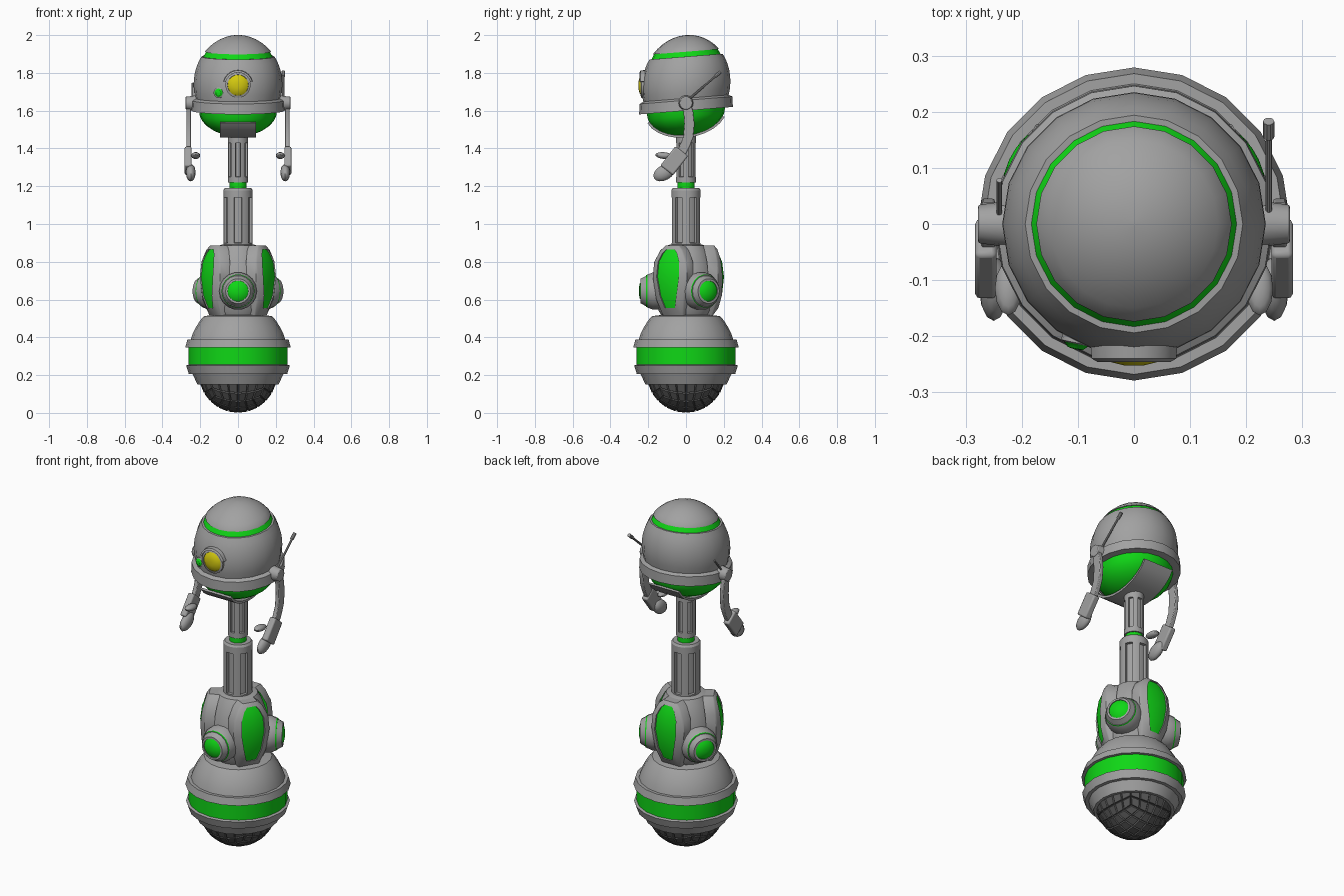
import bpy, bmesh
from math import sin, cos, pi, sqrt, tan, radians
from mathutils import Matrix, Vector

cube = bpy.data.objects.get("Cube")
if cube:
    bpy.data.objects.remove(cube, do_unlink=True)


def material(name, rgb):
    m = bpy.data.materials.new(name)
    m.use_nodes = True
    m.diffuse_color = (*rgb, 1)
    m.node_tree.nodes["Principled BSDF"].inputs["Base Color"].default_value = (*rgb, 1)
    return m


MATS = [material("grey shell", (.36, .36, .36)), material("bright green", (.005, .68, .008)),
        material("yellow lens", (.65, .58, .005)), material("dark rubber", (.1, .1, .1))]
GREY, GREEN, YELLOW, DARK = range(4)


def finish(bm, name, matrix=None, bevel=0, angle=35):
    bmesh.ops.recalc_face_normals(bm, faces=bm.faces)
    if matrix:
        bm.transform(matrix)
    me = bpy.data.meshes.new(name)
    bm.to_mesh(me)
    bm.free()
    ob = bpy.data.objects.new(name, me)
    bpy.context.collection.objects.link(ob)
    for m in MATS:
        me.materials.append(m)
    bpy.ops.object.select_all(action='DESELECT')
    ob.select_set(True)
    bpy.context.view_layer.objects.active = ob
    bpy.ops.object.shade_smooth_by_angle(angle=radians(angle))
    if bevel:
        mod = ob.modifiers.new("Bevel", 'BEVEL')
        mod.width, mod.segments = bevel, 2
    return ob


def loft(bm, rings, mats=None, caps=True):
    """Join closed rings of points with quads; mats gives one colour per step."""
    loops = [[bm.verts.new(p) for p in r] for r in rings]
    n = len(loops[0])
    for k, (a, b) in enumerate(zip(loops, loops[1:])):
        for i in range(n):
            j = (i + 1) % n
            bm.faces.new((a[i], a[j], b[j], b[i])).material_index = mats[k] if mats else GREY
    if caps:
        for lp, m in ((loops[0], 0), (loops[-1], -1)):
            bm.faces.new(lp).material_index = mats[m] if mats else GREY
    return loops


def lathe_mesh(profile, segs=20):
    """Profile rows are (radius, height, colour of the step above)."""
    bm = bmesh.new()
    rings = [[(r * cos(2 * pi * i / segs), r * sin(2 * pi * i / segs), z) for i in range(segs)]
             for r, z, _ in profile]
    loft(bm, rings, [p[2] for p in profile[:-1]])
    return bm


def aim(pos, direction):
    return Matrix.Translation(pos) @ Vector(direction).to_track_quat('Z', 'Y').to_matrix().to_4x4()


def rod(name, a, b, r, r2=None, segs=10, bevel=0):
    a, b = Vector(a), Vector(b)
    bm = lathe_mesh([(r, 0, GREY), (r2 or r, (b - a).length, GREY)], segs)
    return finish(bm, name, aim(a, b - a), bevel)


def blob(name, pos, size, tilt=0):
    bm = bmesh.new()
    bmesh.ops.create_uvsphere(bm, u_segments=12, v_segments=8, radius=1)
    m = Matrix.Translation(pos) @ Matrix.Rotation(tilt, 4, 'X') @ Matrix.Diagonal((*size, 1))
    return finish(bm, name, m)


def arc(r, h, centre, t0, t1, n, colour):
    step = (t1 - t0) / n
    return [(r * cos(t0 + step * i), centre + h * sin(t0 + step * i), colour) for i in range(n + 1)]


# Treaded ball: a rounded cube grid with raised blocks
bm = bmesh.new()
bmesh.ops.create_cube(bm, size=2)
bmesh.ops.subdivide_edges(bm, edges=bm.edges, cuts=5, use_grid_fill=True)
for v in bm.verts:
    v.co = Vector([tan(c * pi / 4) for c in v.co]).normalized() * .2
bmesh.ops.delete(bm, geom=[f for f in bm.faces if f.calc_center_median().z > .06], context='FACES')
bmesh.ops.inset_individual(bm, faces=bm.faces[:], thickness=.005, depth=.008)
for f in bm.faces:
    f.material_index = DARK
finish(bm, "tread_ball", Matrix.Translation((0, 0, .208)), angle=20)

# Base shell with two collars and a green belt
base = [(.19, .15, GREY), (.215, .15, GREY), (.24, .205, GREY), (.26, .205, GREY), (.275, .25, GREY),
        (.262, .255, GREEN), (.262, .347, GREY), (.279, .347, GREY), (.268, .388, GREY),
        (.25, .388, GREY), (.24, .42, GREY), (.222, .455, GREY), (.2, .49, GREY),
        (.18, .512, GREY), (.12, .52, GREY)]
finish(lathe_mesh(base), "base_shell")

# Body core
core = [(.12, .5, GREY), (.145, .54, GREY), (.162, .61, GREY), (.165, .69, GREY), (.15, .78, GREY),
        (.125, .85, GREY), (.105, .885, GREY), (.08, .892, GREY)]
finish(lathe_mesh(core), "body_core")

# Three round side pods
pod = [(.1, .13, GREY), (.1, .175, GREY), (.088, .205, GREEN), (.085, .211, GREY), (.082, .211, GREY),
       (.066, .24, GREY), (.055, .24, GREY), (.055, .234, GREEN), (.04, .245, GREEN), (.012, .25, GREEN), (.002, .25, GREEN)]
for deg in (-90, 30, 150):
    a = radians(deg)
    finish(lathe_mesh(pod, 18), "body_pod", aim((0, 0, .645), (cos(a), sin(a), 0)))

# Three framed leaf panels: rows are (height, half width, distance out)
outer = [(.515, .06, .152), (.6, .083, .192), (.72, .1, .208), (.8, .095, .198), (.86, .066, .172), (.885, .04, .155)]
inner = [(.555, .03, .174), (.62, .05, .197), (.72, .068, .208), (.8, .064, .198), (.845, .044, .179), (.866, .025, .168)]


def panel_ring(rows, drop, widen=1):
    right = [(d - drop - 3 * w * w, w * widen, z) for z, w, d in rows]
    return right + [(x, -y, z) for x, y, z in reversed(right)]


for deg in (-30, 90, 210):
    bm = bmesh.new()
    rings = [panel_ring(outer, .06, 1.12), panel_ring(outer, .008, 1.05), panel_ring(outer, 0, .95),
             panel_ring(inner, 0), panel_ring(inner, .007, .97)]
    last = loft(bm, rings, caps=False)[-1]
    n = len(last)
    mid = [bm.verts.new((d - .007, 0, z)) for z, w, d in inner]
    for i in range(n // 2 - 1):
        for side in (last, last[::-1]):
            bm.faces.new((side[i], side[i + 1], mid[i + 1], mid[i])).material_index = GREEN
    finish(bm, "leaf_panel", Matrix.Rotation(radians(deg), 4, 'Z'))


# Telescopic neck with six sunken slots per stage
def slotted(name, profile, z0, z1, depth):
    bm = lathe_mesh(profile, 24)
    bmesh.ops.recalc_face_normals(bm, faces=bm.faces)
    bm.faces.ensure_lookup_table()
    groups = []
    for k in range(6):
        d = Vector((cos(pi / 2 + k * pi / 3), sin(pi / 2 + k * pi / 3), 0))
        groups.append([f for f in bm.faces if z0 < f.calc_center_median().z < z1
                       and abs(f.normal.z) < .5 and f.normal.dot(d) > .97])
    for g in groups:
        bmesh.ops.inset_region(bm, faces=g, thickness=.001, depth=-depth)
    finish(bm, name, angle=30)


slotted("lower_neck", [(.078, .87, GREY), (.078, .9, GREY), (.078, 1.14, GREY), (.078, 1.178, GREY), (.07, 1.19, GREY)],
        .9, 1.14, .016)
finish(lathe_mesh([(.046, 1.18, GREEN), (.046, 1.225, GREEN)]), "neck_ring")
slotted("upper_neck", [(.053, 1.22, GREY), (.053, 1.25, GREY), (.053, 1.43, GREY), (.053, 1.5, GREY)],
        1.25, 1.43, .012)

# Egg-shaped head, tipped slightly forward
TIP = Matrix.Identity(4)
TIP[2][1] = .08
head = arc(.207, .135, 1.6, -pi / 2 + .02, 0, 7, GREEN)
head[-1] = (.207, 1.6, GREY)
head += [(.248, 1.6, GREY), (.246, 1.655, GREY)] + arc(.235, .262, 1.738, -.28, .6, 7, GREY)
head += [(.183, 1.886, GREEN), (.168, 1.912, GREY), (.174, 1.912, GREY)]
head += arc(.235, .262, 1.738, .745, pi / 2 - .02, 6, GREY)
finish(lathe_mesh(head), "head", TIP)

# Curved plate under the head, front to back
bm = bmesh.new()
rings = []
for i in range(11):
    t = radians(20 + 14 * i)
    y, z = -cos(t), -sin(t)
    a, b = (.205 * y, 1.6 + .13 * z), (.218 * y, 1.6 + .143 * z)
    rings.append([(-.095, *a), (.095, *a), (.095, *b), (-.095, *b)])
loft(bm, rings)
finish(bm, "chin_plate", TIP)

# Eye, brow and indicator light
eye = [(.067, .19, GREY), (.067, .236, GREY), (.056, .24, GREY), (.055, .236, YELLOW),
       (.042, .246, YELLOW), (.018, .252, YELLOW), (.002, .252, YELLOW)]
finish(lathe_mesh(eye), "eye", aim((0, 0, 1.735), (0, -1, 0)))
light = [(.028, .19, GREY), (.028, .216, GREY), (.022, .218, GREEN), (.014, .226, GREEN), (.002, .228, GREEN)]
finish(lathe_mesh(light, 14), "indicator_light", aim((-.06, 0, 1.695), (-.2, -1, 0)))
bm = bmesh.new()
rings = []
for i in range(11):
    t = radians(15 + 15 * i)
    rings.append([(r * cos(t), y, 1.735 + r * sin(t)) for r, y in
                  ((.067, -.18), (.067, -.246), (.078, -.24), (.083, -.18))])
loft(bm, rings)
finish(bm, "eye_brow")

# Arms: shoulder disc, flat curved limb, hand and fingers
path = [(0, 1.645, .024), (.013, 1.59, .026), (.018, 1.53, .027), (.012, 1.46, .027), (-.008, 1.41, .028), (-.03, 1.37, .03)]
for s, side in ((1, "left"), (-1, "right")):
    rod(side + "_shoulder", (s * .22, 0, 1.64), (s * .278, 0, 1.64), .042, .034, 14, .004)
    bm = bmesh.new()
    loft(bm, [[(s * .248, y - w, z), (s * .272, y - w, z), (s * .272, y + w, z), (s * .248, y + w, z)]
              for y, z, w in path])
    finish(bm, side + "_arm", bevel=.004)
    bm = bmesh.new()
    bmesh.ops.create_cube(bm, size=1)
    m = (Matrix.Translation((s * .264, -.062, 1.335)) @ Matrix.Rotation(radians(-38), 4, 'X')
         @ Matrix.Diagonal((.038, .085, .13, 1)))
    finish(bm, side + "_hand", m, bevel=.008)
    blob(side + "_fingers", (s * .25, -.115, 1.272), (.026, .062, .04), .5)
    blob(side + "_thumb", (s * .224, -.115, 1.362), (.024, .048, .018), -.1)

# Antennas: long on the left, short on the right
rod("left_antenna", (.24, .015, 1.66), (.24, .165, 1.79), .006)
rod("left_antenna_tip", (.24, .155, 1.782), (.24, .183, 1.806), .01)
rod("right_antenna", (-.24, .01, 1.66), (-.24, .078, 1.745), .005)
